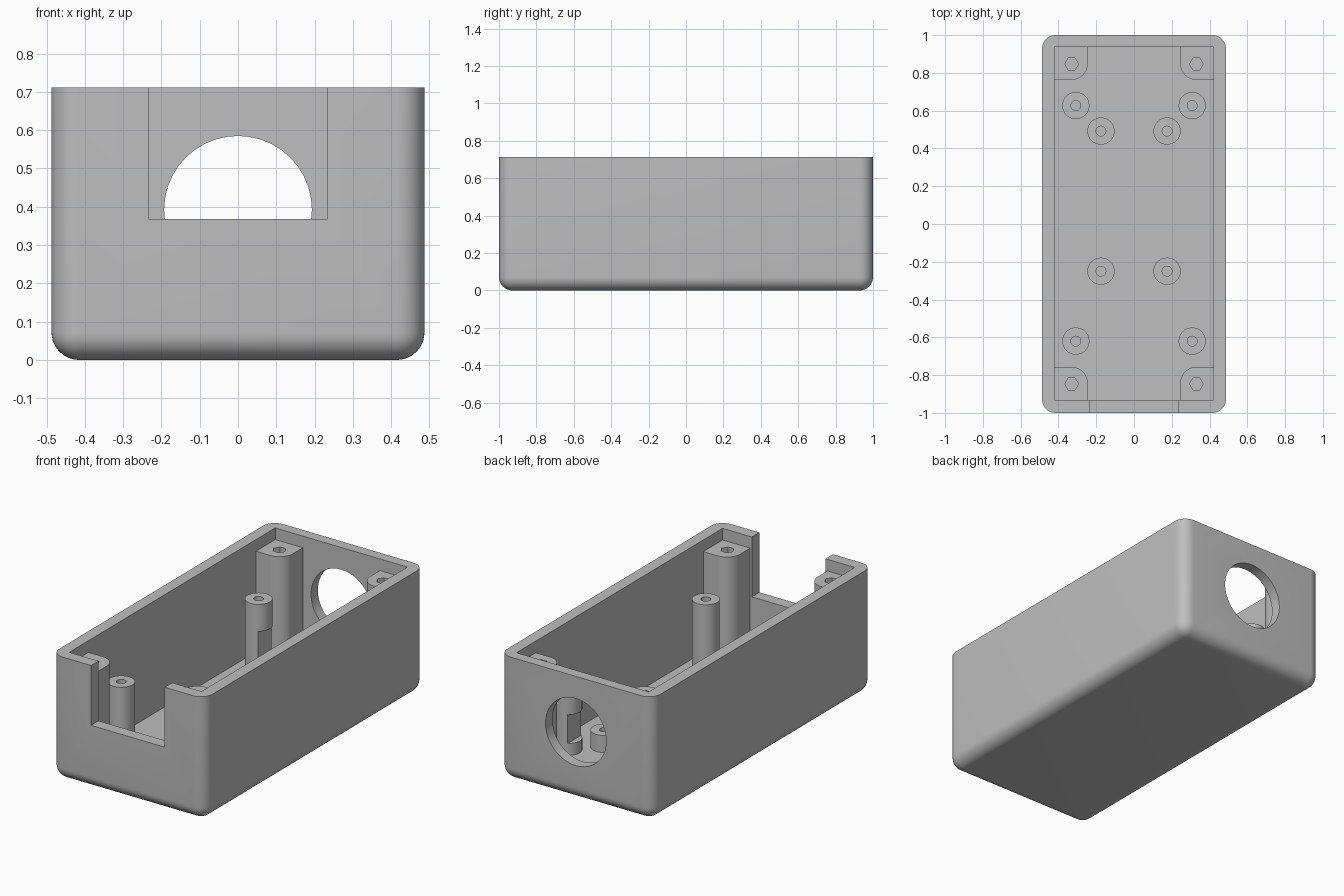
import bpy, bmesh, math
from mathutils import Matrix, Vector

cube = bpy.data.objects.get("Cube")
if cube:
    bpy.data.objects.remove(cube, do_unlink=True)

grey = bpy.data.materials.new("plain grey")
grey.use_nodes = True
GREY = (0.52, 0.52, 0.52, 1)
grey.diffuse_color = GREY
grey.node_tree.nodes["Principled BSDF"].inputs["Base Color"].default_value = GREY

HEIGHT, FLOOR = 0.712, 0.067
HALF_X, IN_X = 0.487, 0.42
IN_FRONT, IN_BACK = -0.932, 0.938
ROUND = 0.072


def to_object(name, bm):
    bmesh.ops.recalc_face_normals(bm, faces=bm.faces[:])
    mesh = bpy.data.meshes.new(name)
    bm.to_mesh(mesh)
    bm.free()
    mesh.materials.append(grey)
    ob = bpy.data.objects.new(name, mesh)
    bpy.context.collection.objects.link(ob)
    return ob


def box(name, lo, hi, rounded=0):
    """Box between two corners; optional rounding of upright and bottom edges."""
    lo, hi = Vector(lo), Vector(hi)
    size = hi - lo
    bm = bmesh.new()
    bmesh.ops.create_cube(bm, size=1, matrix=Matrix.Translation((lo + hi) / 2) @ Matrix.Diagonal((*size, 1)))
    if rounded:
        edges = [e for e in bm.edges if min(v.co.z for v in e.verts) < lo.z + 1e-4]
        bmesh.ops.bevel(bm, geom=edges, offset=rounded, segments=10, profile=0.5, affect='EDGES')
    return to_object(name, bm)


def prism(name, outline, z0, z1):
    """Upright extrusion of an outline."""
    bm = bmesh.new()
    face = bm.faces.new([bm.verts.new((x, y, z0)) for x, y in outline])
    ext = bmesh.ops.extrude_face_region(bm, geom=[face])["geom"]
    bmesh.ops.translate(bm, vec=(0, 0, z1 - z0), verts=[v for v in ext if isinstance(v, bmesh.types.BMVert)])
    return to_object(name, bm)


def circle(x, y, r, n=32):
    return [(x + r * math.cos(math.tau * i / n), y + r * math.sin(math.tau * i / n)) for i in range(n)]


def cut(ob, *cutters):
    """Subtract each cutter, then discard it."""
    for cutter in cutters:
        mod = ob.modifiers.new("cut", 'BOOLEAN')
        mod.operation, mod.solver, mod.object = 'DIFFERENCE', 'EXACT', cutter
        bpy.context.view_layer.update()
        bpy.context.view_layer.objects.active = ob
        bpy.ops.object.modifier_apply(modifier=mod.name)
        bpy.data.objects.remove(cutter, do_unlink=True)


parts = []

# Tray with rounded outside, square cavity and front notch
shell = box("case_shell", (-HALF_X, -1, 0), (HALF_X, 1, HEIGHT), ROUND)
cavity = box("cavity_cutter", (-IN_X, IN_FRONT, FLOOR), (IN_X, IN_BACK, 1))
notch = box("notch_cutter", (-0.234, -1.2, 0.368), (0.234, IN_FRONT + 0.1, 1))

# Round opening in the back wall
port = prism("port_cutter", circle(0, 0, 0.193, 40), -0.2, 0.2)
port.data.transform(Matrix.Translation((0, 1, 0.392)) @ Matrix.Rotation(math.pi / 2, 4, 'X'))
cut(shell, cavity, notch, port)
parts.append(shell)


def corner_post(name, sx, sy):
    """Screw post filling a cavity corner, with one rounded inner edge."""
    wall_y = IN_BACK if sy > 0 else IN_FRONT
    side, r = 0.175, 0.085
    cx, cy = IN_X - side + r, side - r
    pts = [(IN_X, 0), (IN_X, side)]
    for i in range(9):
        a = math.pi / 2 * (1 + i / 8)
        pts.append((cx + r * math.cos(a), cy + r * math.sin(a)))
    pts.append((IN_X - side, 0))
    post = prism(name, [(sx * x, wall_y - sy * d) for x, d in pts], FLOOR, 0.645)
    hole = prism("hex_cutter", circle(sx * 0.33, sy * 0.847, 0.036, 6), 0.2, 0.8)
    cut(post, hole)
    return post


def standoff(name, x, y, top, notched=False):
    """Hollow round pillar, optionally notched to clear a circuit board."""
    pillar = prism(name, circle(x, y, 0.072), FLOOR, top)
    cut(pillar, prism("bore_cutter", circle(x, y, 0.026, 20), FLOOR + 0.01, 0.8))
    if notched:
        cut(pillar, box("board_cutter", (-0.27, -0.4, 0.135), (0.27, 0.75, 0.3)))
    return pillar


for sx, side in ((-1, "right"), (1, "left")):
    for sy, end in ((-1, "front"), (1, "back")):
        parts.append(corner_post(f"corner_post_{end}_{side}", sx, sy))
    parts.append(standoff(f"tall_standoff_front_{side}", sx * 0.308, -0.62, 0.455))
    parts.append(standoff(f"tall_standoff_back_{side}", sx * 0.308, 0.627, 0.455, True))
    parts.append(standoff(f"short_standoff_front_{side}", sx * 0.175, -0.25, 0.165))
    parts.append(standoff(f"short_standoff_back_{side}", sx * 0.175, 0.492, 0.165))

# Smooth the curves, keep corners crisp
bpy.ops.object.select_all(action='DESELECT')
for ob in parts:
    ob.select_set(True)
bpy.context.view_layer.objects.active = shell
bpy.ops.object.shade_smooth_by_angle(angle=math.radians(30))
